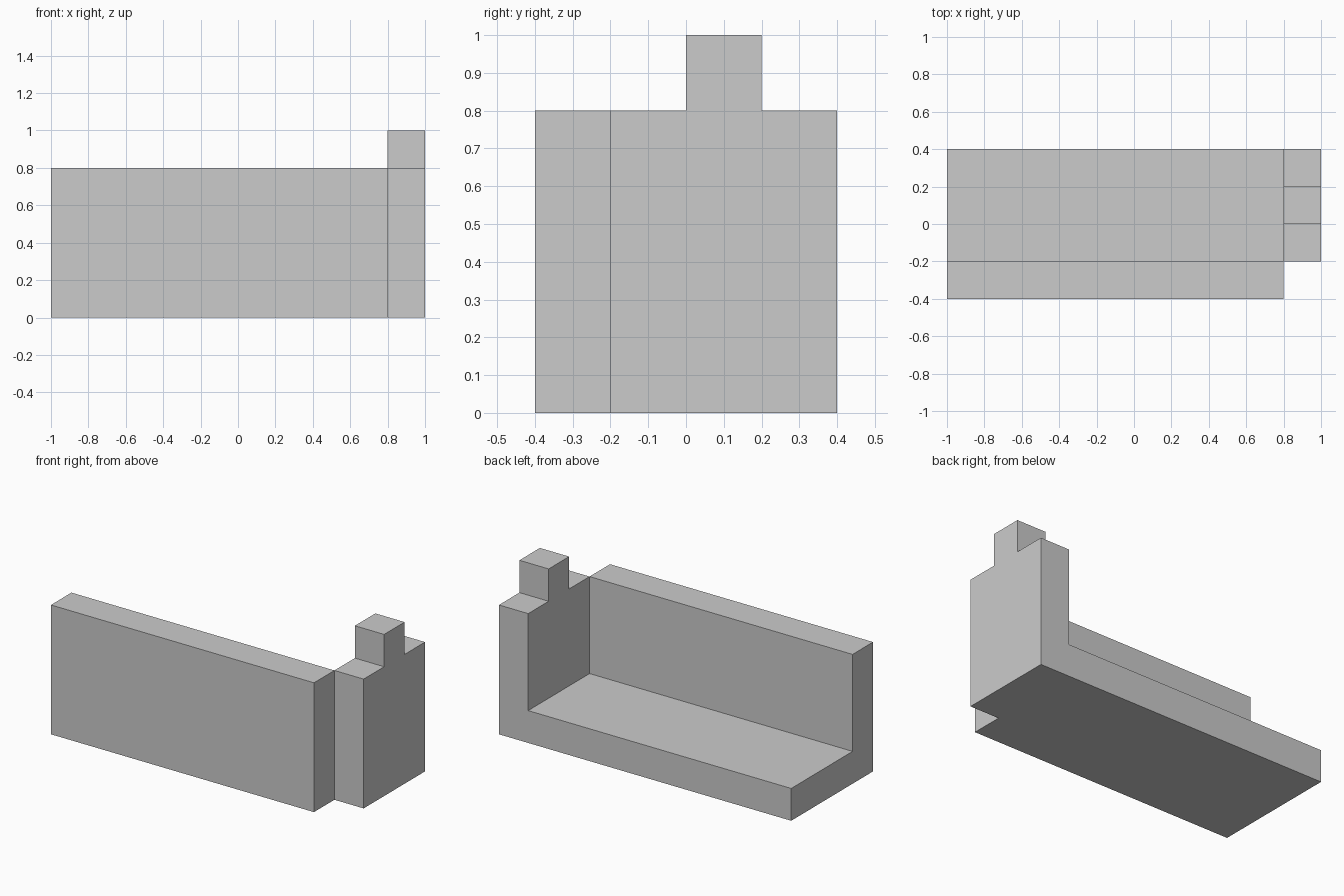
import bpy
import bmesh

if "Cube" in bpy.data.objects:
    bpy.data.objects.remove(bpy.data.objects["Cube"])


def extrude_profile(name, profile, x0, x1):
    """Extrude a closed (y, z) outline along x from x0 to x1."""
    bm = bmesh.new()
    face = bm.faces.new([bm.verts.new((x0, y, z)) for y, z in profile])
    ext = bmesh.ops.extrude_face_region(bm, geom=[face], use_keep_orig=True)
    moved = [v for v in ext["geom"] if isinstance(v, bmesh.types.BMVert)]
    bmesh.ops.translate(bm, verts=moved, vec=(x1 - x0, 0, 0))
    bmesh.ops.recalc_face_normals(bm, faces=bm.faces)
    mesh = bpy.data.meshes.new(name)
    bm.to_mesh(mesh)
    bm.free()
    obj = bpy.data.objects.new(name, mesh)
    bpy.context.collection.objects.link(obj)
    return obj


# Front wall and floor, one L-shaped section
extrude_profile("front_wall_and_floor",
                [(-0.4, 0), (0.4, 0), (0.4, 0.2), (-0.2, 0.2),
                 (-0.2, 0.8), (-0.4, 0.8)], -1.0, 0.8)

# Right end wall with its raised tab
extrude_profile("end_wall_with_tab",
                [(-0.2, 0), (0.4, 0), (0.4, 0.8), (0.2, 0.8),
                 (0.2, 1.0), (0, 1.0), (0, 0.8), (-0.2, 0.8)], 0.8, 1.0)
